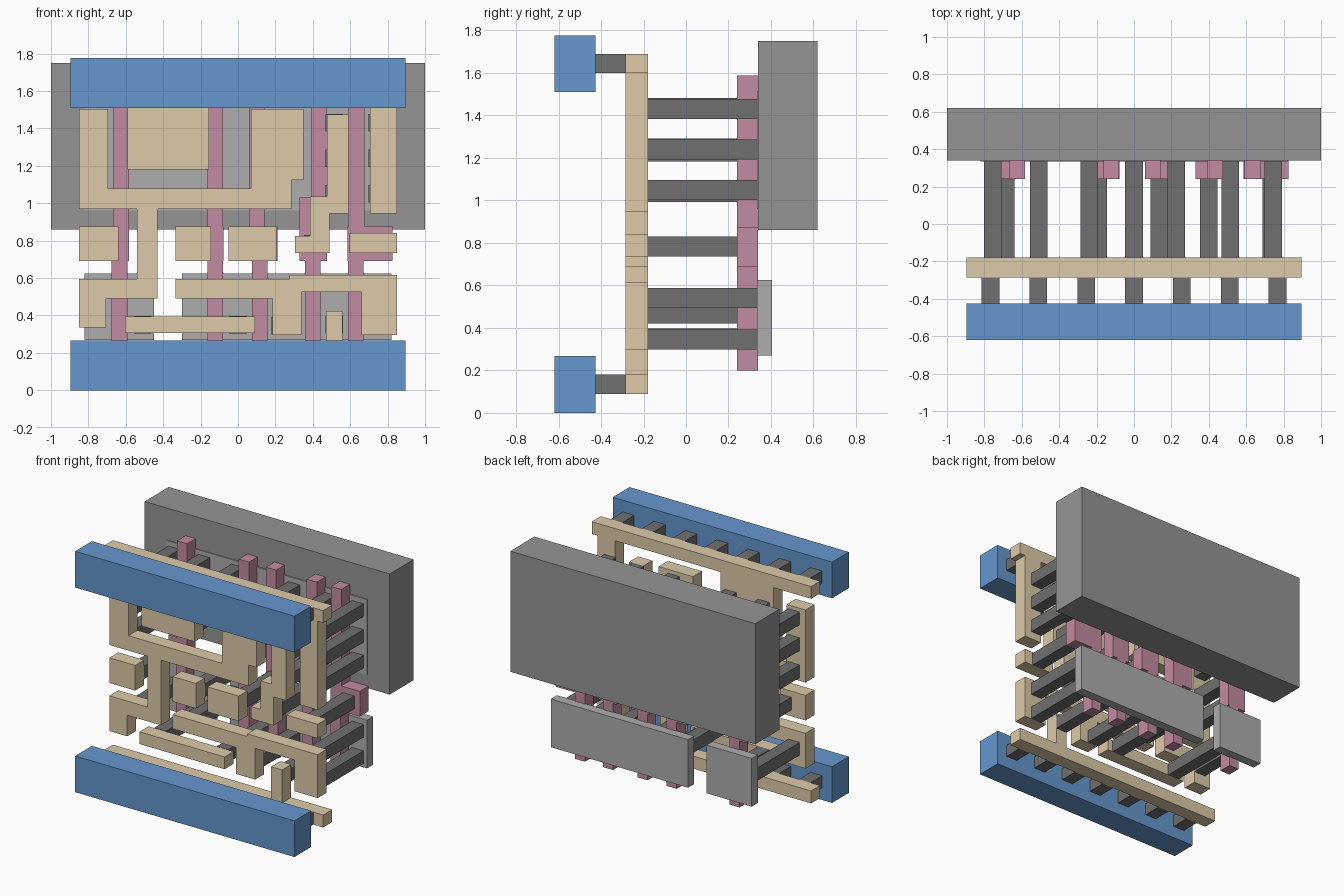
import bpy, bmesh

def mat(name, c):
    m = bpy.data.materials.new(name)
    m.diffuse_color = (*c, 1)
    return m

BLUE = mat("rail_blue", (0.13, 0.31, 0.62))
TAN = mat("track_tan", (0.73, 0.60, 0.40))
PINK = mat("gate_pink", (0.55, 0.26, 0.36))
DARK = mat("contact_dark", (0.16, 0.16, 0.16))
GREY = mat("well_grey", (0.30, 0.30, 0.30))
LIGHT = mat("pad_grey", (0.42, 0.42, 0.42))

def slab(name, outline, y0, y1, m):
    """Extrude an (x, z) outline from y0 to y1."""
    bm = bmesh.new()
    f = bm.faces.new([bm.verts.new((x, y0, z)) for x, z in outline])
    r = bmesh.ops.extrude_face_region(bm, geom=[f])
    bmesh.ops.translate(bm, vec=(0, y1 - y0, 0),
                        verts=[v for v in r["geom"] if isinstance(v, bmesh.types.BMVert)])
    bmesh.ops.recalc_face_normals(bm, faces=bm.faces)
    me = bpy.data.meshes.new(name)
    bm.to_mesh(me)
    bm.free()
    me.materials.append(m)
    ob = bpy.data.objects.new(name, me)
    bpy.context.collection.objects.link(ob)

def box(name, x0, x1, z0, z1, y0, y1, m):
    slab(name, [(x0, z0), (x1, z0), (x1, z1), (x0, z1)], y0, y1, m)

# Back well and diffusion plates
box("well", -1, 1, 0.86, 1.75, 0.34, 0.62, GREY)
box("upper_plate", -0.82, 0.82, 0.96, 1.515, 0.333, 0.405, LIGHT)
box("lower_plate_left", -0.82, -0.45, 0.27, 0.625, 0.333, 0.405, LIGHT)
box("lower_plate_right", -0.30, 0.82, 0.27, 0.625, 0.333, 0.405, LIGHT)

# Front power rails with their short plugs
for tag, z in (("lower", 0.0), ("upper", 1.51)):
    box(tag + "_rail", -0.895, 0.895, z, z + 0.267, -0.62, -0.425, BLUE)
    for i in range(-3, 4):
        x = i * 0.2557
        box(tag + "_plug", x - 0.047, x + 0.047, z + 0.09, z + 0.18, -0.425, -0.285, DARK)

# Tan wiring layer
tracks = {
    "lower_rail_track": [(-0.895, 0.09), (0.895, 0.09), (0.895, 0.182), (0.56, 0.182),
                         (0.56, 0.425), (0.47, 0.425), (0.47, 0.182), (-0.895, 0.182)],
    "upper_rail_track": [(-0.895, 1.69), (-0.895, 1.6), (-0.59, 1.6), (-0.59, 1.18),
                         (-0.155, 1.18), (-0.155, 1.6), (0.705, 1.6), (0.705, 0.945),
                         (0.85, 0.945), (0.85, 1.6), (0.895, 1.6), (0.895, 1.69)],
    "branching_track": [(-0.85, 1.505), (-0.85, 0.97), (-0.54, 0.97), (-0.54, 0.595),
                        (-0.85, 0.595), (-0.85, 0.335), (-0.705, 0.335), (-0.705, 0.49),
                        (-0.43, 0.49), (-0.43, 0.97), (0.285, 0.97), (0.285, 1.125),
                        (0.35, 1.125), (0.35, 1.505), (0.07, 1.505), (0.07, 1.08),
                        (-0.695, 1.08), (-0.695, 1.505)],
    "stepped_track": [(0.475, 1.475), (0.475, 1.035), (0.385, 1.035), (0.385, 0.825),
                      (0.305, 0.825), (0.305, 0.735), (0.49, 0.735), (0.49, 0.945),
                      (0.59, 0.945), (0.59, 1.475)],
    "lower_track": [(-0.335, 0.49), (0.185, 0.49), (0.185, 0.295), (0.34, 0.295),
                    (0.34, 0.525), (0.66, 0.525), (0.66, 0.295), (0.85, 0.295),
                    (0.85, 0.615), (0.275, 0.615), (0.275, 0.595), (-0.335, 0.595)],
}
for name, pts in tracks.items():
    slab(name, pts, -0.285, -0.18, TAN)
for x0, x1, z0, z1 in ((-0.85, -0.64, 0.69, 0.875), (-0.335, -0.145, 0.69, 0.875),
                       (-0.05, 0.205, 0.69, 0.875), (0.595, 0.85, 0.735, 0.84),
                       (-0.605, 0.09, 0.305, 0.395)):
    box("track_pad", x0, x1, z0, z1, -0.285, -0.18, TAN)

# Pink gate strips: lower leg x, upper leg x, pad x range, pad top
W = 0.083
for lo, up, p0, p1, top in ((-0.675, -0.667, -0.735, -0.585, 0.875),
                            (-0.162, -0.162, -0.24, -0.079, 0.875),
                            (0.075, 0.06, 0.06, 0.21, 0.875),
                            (0.357, 0.392, 0.33, 0.475, 1.03),
                            (0.587, 0.592, 0.587, 0.825, 0.875)):
    slab("gate_strip", [(lo, 0.2), (lo + W, 0.2), (lo + W, 0.69), (p1 + 0.001, 0.69),
                        (p1 + 0.001, top), (up + W, top), (up + W, 1.587), (up, 1.587),
                        (up, top), (p0 - 0.001, top), (p0 - 0.001, 0.69), (lo, 0.69)],
         0.24, 0.34, PINK)

# Dark contact posts from the wiring back to plates and gates
R = 0.047
plate_posts = {-0.755: (1.04, 1.24, 1.43, 0.468), -0.51: (1.245, 1.435, 0.35),
               -0.24: (1.245, 1.435, 0.54), 0.0: (0.35,), 0.225: (1.23, 1.43, 0.345),
               0.515: (1.05, 1.24, 1.43, 0.35), 0.745: (1.05, 1.24, 1.43, 0.345, 0.54)}
for x, zs in plate_posts.items():
    for z in zs:
        box("plate_post", x - R, x + R, z - R, z + R, -0.18, 0.335, DARK)
for x in (-0.687, -0.192, 0.135, 0.4, 0.735):
    box("gate_post", x - R, x + R, 0.735, 0.83, -0.18, 0.241, DARK)
